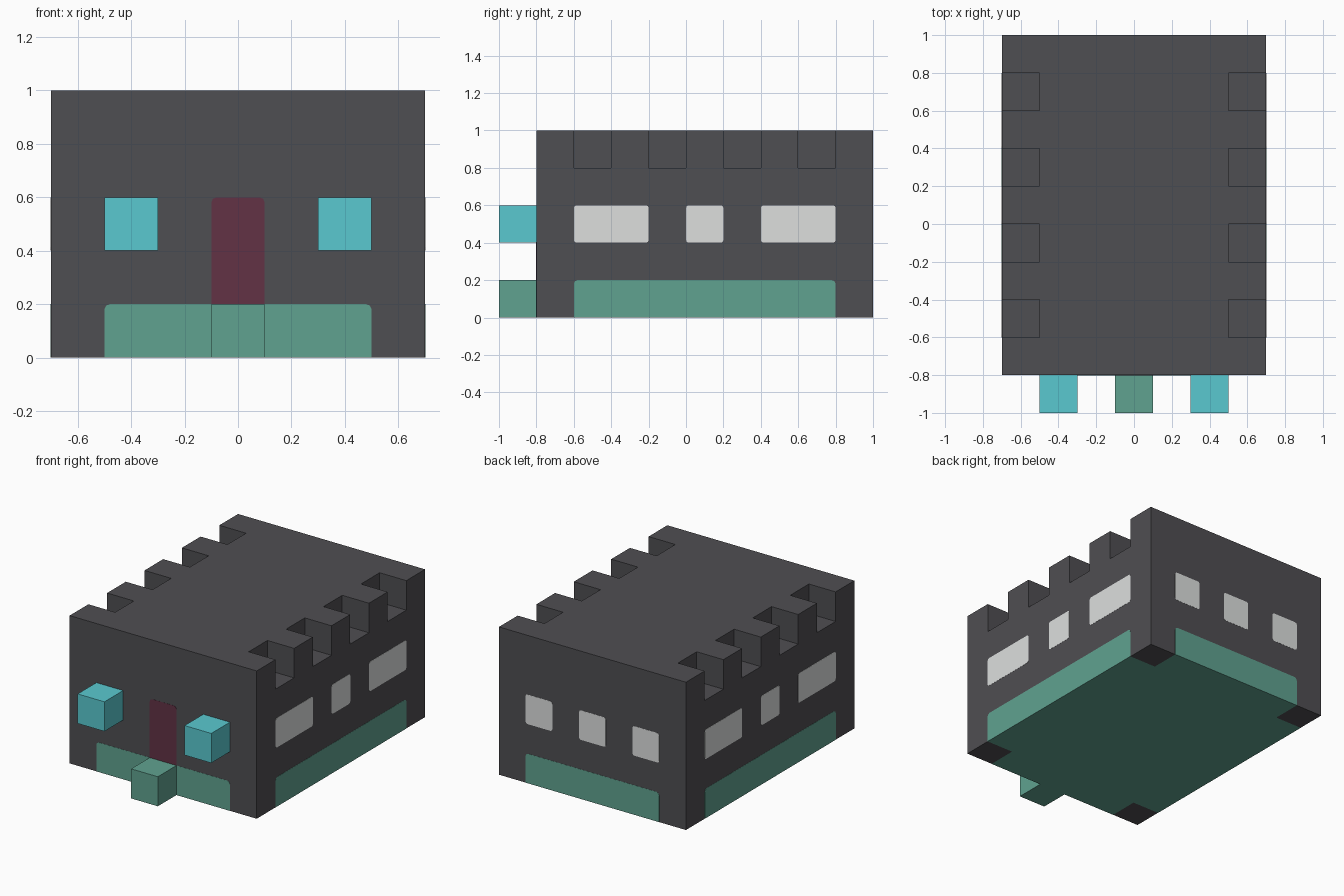
import bpy, bmesh
from math import pi
from mathutils import Matrix, Vector

if "Cube" in bpy.data.objects:
    bpy.data.objects.remove(bpy.data.objects["Cube"])


def material(name, hex_code):
    srgb = [int(hex_code[i:i + 2], 16) / 255 for i in (0, 2, 4)]
    lin = [c / 12.92 if c < 0.04 else ((c + 0.055) / 1.055) ** 2.4 for c in srgb]
    m = bpy.data.materials.new(name)
    m.use_nodes = True
    m.diffuse_color = (*lin, 1)
    m.node_tree.nodes["Principled BSDF"].inputs["Base Color"].default_value = (*lin, 1)
    return m


STONE = material("dark stone", "4f4e52")
GREEN = material("sage green", "60a290")
TEAL = material("teal", "5ac9d0")
MAROON = material("maroon", "623245")
PALE = material("pale grey", "dddfde")


def add_object(name, bm, *mats):
    bmesh.ops.recalc_face_normals(bm, faces=bm.faces)
    mesh = bpy.data.meshes.new(name)
    for m in mats:
        mesh.materials.append(m)
    bm.to_mesh(mesh)
    bm.free()
    ob = bpy.data.objects.new(name, mesh)
    bpy.context.collection.objects.link(ob)
    return ob


def add_box(bm, lo, hi):
    lo, hi = Vector(lo), Vector(hi)
    place = Matrix.Translation((lo + hi) / 2) @ Matrix.Diagonal((*(hi - lo), 1))
    bmesh.ops.create_cube(bm, size=1, matrix=place)


def box(name, lo, hi, *mats):
    bm = bmesh.new()
    add_box(bm, lo, hi)
    return add_object(name, bm, *mats)


# Wall frames: turn about z, then distance of the wall from the centre
WALLS = {"front": (0, 0.8), "right": (pi / 2, 0.7),
         "back": (pi, 1.0), "left": (-pi / 2, 0.7)}


def plate(name, wall, u0, u1, z0, z1, mat, round_base=False, r=0.02):
    """Thin painted panel with softened corners, lying on one wall."""
    turn, dist = WALLS[wall]
    k = r * 0.3
    outline = [(u1, z1 - r), (u1 - k, z1 - k), (u1 - r, z1),
               (u0 + r, z1), (u0 + k, z1 - k), (u0, z1 - r)]
    if round_base:
        outline += [(u0, z0 + r), (u0 + k, z0 + k), (u0 + r, z0),
                    (u1 - r, z0), (u1 - k, z0 + k), (u1, z0 + r)]
    else:
        outline += [(u0, z0), (u1, z0)]
    bm = bmesh.new()
    face = bm.faces.new([bm.verts.new((u, -dist + 0.001, z)) for u, z in outline])
    ext = bmesh.ops.extrude_face_region(bm, geom=[face])
    moved = [g for g in ext["geom"] if isinstance(g, bmesh.types.BMVert)]
    bmesh.ops.translate(bm, verts=moved, vec=(0, -0.002, 0))
    bmesh.ops.transform(bm, matrix=Matrix.Rotation(turn, 4, "Z"), verts=bm.verts)
    return add_object(name, bm, mat)


# Main block with battlement notches cut along both long sides
body = box("building_body", (-0.7, -0.8, 0), (0.7, 1, 1), STONE, GREEN)
bm = bmesh.new()
for i in range(4):
    y = -0.6 + 0.4 * i
    add_box(bm, (0.5, y, 0.8), (0.9, y + 0.2, 1.2))
    add_box(bm, (-0.9, y, 0.8), (-0.5, y + 0.2, 1.2))
cutter = add_object("notch_cutter", bm, STONE)
cutter.hide_render = True
mod = body.modifiers.new("notches", "BOOLEAN")
mod.operation, mod.solver, mod.object = "DIFFERENCE", "EXACT", cutter
bpy.context.view_layer.update()
cut_mesh = bpy.data.meshes.new_from_object(
    body.evaluated_get(bpy.context.evaluated_depsgraph_get()))
body.modifiers.clear()
bpy.data.objects.remove(cutter)

# Underside: green floor with four dark corner squares
bm = bmesh.new()
bm.from_mesh(cut_mesh)
bpy.data.meshes.remove(cut_mesh)
for co, no in (((0.5, 0, 0), (1, 0, 0)), ((-0.5, 0, 0), (1, 0, 0)),
               ((0, -0.6, 0), (0, 1, 0)), ((0, 0.8, 0), (0, 1, 0))):
    floor = [f for f in bm.faces if f.calc_center_median().z < 0.001]
    geom = floor + list({e for f in floor for e in f.edges}) \
        + list({v for f in floor for v in f.verts})
    bmesh.ops.bisect_plane(bm, geom=geom, plane_co=co, plane_no=no)
for f in bm.faces:
    c = f.calc_center_bounds()
    on_floor = c.z < 0.001 and (abs(c.x) < 0.5 or -0.6 < c.y < 0.8)
    f.material_index = 1 if on_floor else 0
bm.to_mesh(body.data)
bm.free()

# Front: door, step and projecting blocks
plate("door", "front", -0.1, 0.1, 0.2, 0.6, MAROON)
box("door_step", (-0.1, -1, 0), (0.1, -0.8, 0.2), GREEN)
box("front_block_left", (0.3, -1, 0.4), (0.5, -0.8, 0.6), TEAL)
box("front_block_right", (-0.5, -1, 0.4), (-0.3, -0.8, 0.6), TEAL)

# Green base panels
plate("front_base_panel", "front", -0.5, 0.5, 0, 0.2, GREEN)
plate("back_base_panel", "back", -0.5, 0.5, 0, 0.2, GREEN)
plate("right_base_panel", "right", -0.6, 0.8, 0, 0.2, GREEN)
plate("left_base_panel", "left", -0.8, 0.6, 0, 0.2, GREEN)

# Windows
for i, x in enumerate((-0.5, -0.1, 0.3)):
    plate(f"back_window_{i + 1}", "back", x, x + 0.2, 0.4, 0.6, PALE, True, 0.014)
for i, (a, b) in enumerate(((-0.6, -0.2), (0, 0.2), (0.4, 0.8))):
    plate(f"right_window_{i + 1}", "right", a, b, 0.4, 0.6, PALE, True, 0.014)
    plate(f"left_window_{i + 1}", "left", -b, -a, 0.4, 0.6, PALE, True, 0.014)
